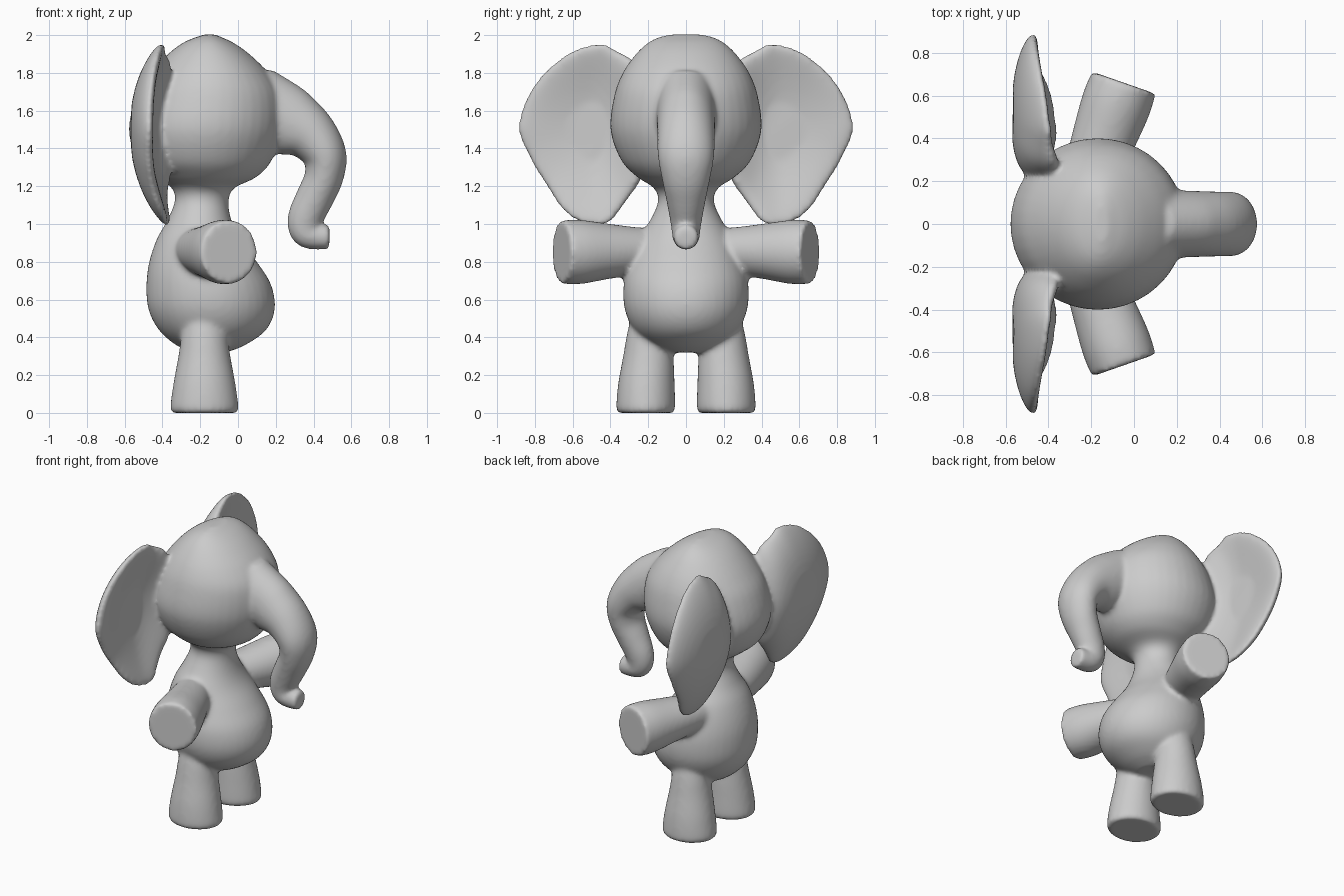
import bpy, bmesh, math
from mathutils import Vector

default = bpy.data.objects.get("Cube")
if default:
    bpy.data.objects.remove(default, do_unlink=True)

grey = bpy.data.materials.new("elephant_grey")
grey.use_nodes = True
grey.diffuse_color = (0.6, 0.6, 0.6, 1)
grey.node_tree.nodes["Principled BSDF"].inputs["Base Color"].default_value = (0.6, 0.6, 0.6, 1)

Y, Z = Vector((0, 1, 0)), Vector((0, 0, 1))
parts = []


def spline(rows, steps=5, closed=False):
    """Smooth curve through rows of equal length."""
    rows = [Vector(r) for r in rows]
    n = len(rows)
    pick = (lambda i: rows[i % n]) if closed else (lambda i: rows[max(0, min(n - 1, i))])
    out = []
    for i in range(n if closed else n - 1):
        a, b, c, d = (pick(i + k) for k in (-1, 0, 1, 2))
        for s in range(steps):
            t = s / steps
            out.append(b + (c - a) * (t / 2) + (a * 2 - b * 5 + c * 4 - d) * (t * t / 2)
                       + (b * 3 - a - c * 3 + d) * (t ** 3 / 2))
    return out if closed else out + [rows[-1]]


def skin(name, rings):
    """Join rings of points into a closed solid."""
    bm = bmesh.new()
    loops = [[bm.verts.new(p) for p in ring] for ring in rings]
    for a, b in zip(loops, loops[1:]):
        for i in range(len(a)):
            j = (i + 1) % len(a)
            bm.faces.new((a[i], a[j], b[j], b[i]))
    bm.faces.new(loops[0])
    bm.faces.new(loops[-1])
    bmesh.ops.recalc_face_normals(bm, faces=bm.faces)
    mesh = bpy.data.meshes.new(name)
    bm.to_mesh(mesh)
    bm.free()
    mesh.materials.append(grey)
    obj = bpy.data.objects.new(name, mesh)
    bpy.context.collection.objects.link(obj)
    parts.append(obj)


def tube(name, sections, side, axis=None, sides=40):
    """Elliptical sections (x, y, z, radius, side radius) along a path."""
    secs = spline(sections)
    rings = []
    for i, s in enumerate(secs):
        before, after = secs[max(i - 1, 0)], secs[min(i + 1, len(secs) - 1)]
        along = axis or Vector(after[:3]) - Vector(before[:3])
        u = side.cross(along).normalized()
        angles = [math.tau * k / sides for k in range(sides)]
        rings.append([Vector(s[:3]) + u * (s[3] * math.cos(a)) + side * (s[4] * math.sin(a))
                      for a in angles])
    skin(name, rings)


# Belly, neck and head: height, back, front, half width
torso = [(0.32, -0.24, -0.06, 0.09), (0.36, -0.33, 0.04, 0.185), (0.44, -0.42, 0.15, 0.275),
         (0.55, -0.475, 0.195, 0.325), (0.68, -0.485, 0.175, 0.33), (0.80, -0.47, 0.10, 0.30),
         (0.92, -0.43, 0.01, 0.25), (1.02, -0.375, -0.035, 0.19), (1.12, -0.335, -0.05, 0.148),
         (1.19, -0.35, -0.02, 0.17), (1.25, -0.43, 0.10, 0.26), (1.34, -0.53, 0.18, 0.345),
         (1.50, -0.578, 0.235, 0.40), (1.68, -0.535, 0.228, 0.38), (1.80, -0.46, 0.16, 0.335),
         (1.90, -0.37, 0.06, 0.265), (1.96, -0.29, -0.025, 0.20), (1.99, -0.22, -0.09, 0.14),
         (2.003, -0.18, -0.12, 0.08)]
tube("head_and_body",
     [((b + f) / 2, 0, z, (f - b) / 2, w) for z, b, f, w in torso], Y, Z)

# Trunk, curling down and out to the tip: x, z, radius, half width
trunk = [(0.08, 1.65, 0.195, 0.16), (0.265, 1.545, 0.185, 0.155), (0.38, 1.475, 0.145, 0.152),
         (0.458, 1.365, 0.117, 0.15), (0.455, 1.25, 0.103, 0.13), (0.407, 1.14, 0.10, 0.107),
         (0.36, 1.04, 0.095, 0.088), (0.355, 0.97, 0.086, 0.077), (0.39, 0.937, 0.072, 0.072),
         (0.485, 0.93, 0.064, 0.064)]
tube("trunk", [(x, 0, z, r, w) for x, z, r, w in trunk], Y)

leg = [(0, 0.213, 0.17, 0.145), (0.025, 0.213, 0.181, 0.156), (0.15, 0.21, 0.165, 0.15),
       (0.30, 0.20, 0.138, 0.133), (0.42, 0.20, 0.12, 0.112), (0.55, 0.19, 0.10, 0.09)]
arm = [(0.10, 0.86, 0.11, 0.11), (0.27, 0.857, 0.135, 0.127), (0.42, 0.855, 0.152, 0.148),
       (0.56, 0.852, 0.163, 0.17), (0.66, 0.852, 0.158, 0.168)]
ear = [(0.47, 1.955), (0.64, 1.895), (0.805, 1.735), (0.888, 1.52), (0.828, 1.35), (0.75, 1.22),
       (0.645, 1.065), (0.53, 1.0), (0.41, 1.005), (0.31, 1.13), (0.23, 1.26), (0.18, 1.50),
       (0.25, 1.82), (0.37, 1.92)]
outline = spline(ear, closed=True)
middle = Vector((0.52, 1.5))

for label, m in (("left", 1), ("right", -1)):
    tube(label + "_leg", [(-0.178, m * y, z, r, w) for z, y, r, w in leg], Y, Z)
    tube(label + "_arm", [(-0.285 + 0.36 * y, m * y, z, r, w) for y, z, r, w in arm],
         Z, Vector((0.33, m * 0.945, 0)))
    # Dished ear: rings run from the back centre, over the rim, to the front centre;
    # the front thickens towards the root so that it flows into the cheek
    rings = []
    for k in range(1, 24):
        turn = math.pi * k / 24
        size, lift = math.sin(turn) ** 0.55, -0.052 * math.cos(turn)
        front = (1 - math.cos(turn)) / 2
        ring = []
        for p in outline:
            y, z = middle + (p - middle) * size
            bend = 0.13 * ((z - 1.5) / 0.48) ** 2 + 0.05 * ((y - 0.5) / 0.38) ** 2
            root = 1.7 * max(0, 0.52 - y) ** 2 * front
            ring.append(Vector((-0.522 + bend + lift + root, m * y, z)))
        rings.append(ring)
    skin(label + "_ear", rings)

# Fuse the parts into one soft skin
bpy.ops.object.select_all(action='DESELECT')
for obj in parts:
    obj.select_set(True)
body = parts[0]
bpy.context.view_layer.objects.active = body
bpy.ops.object.join()
body.name = "elephant_figure"
remesh = body.modifiers.new("fuse", 'REMESH')
remesh.mode = 'VOXEL'
remesh.voxel_size = 0.014
soften = body.modifiers.new("soften", 'SMOOTH')
soften.factor = 0.5
soften.iterations = 10
bpy.ops.object.modifier_apply(modifier="fuse")
bpy.ops.object.modifier_apply(modifier="soften")
bpy.ops.object.shade_smooth_by_angle(angle=math.radians(60))
